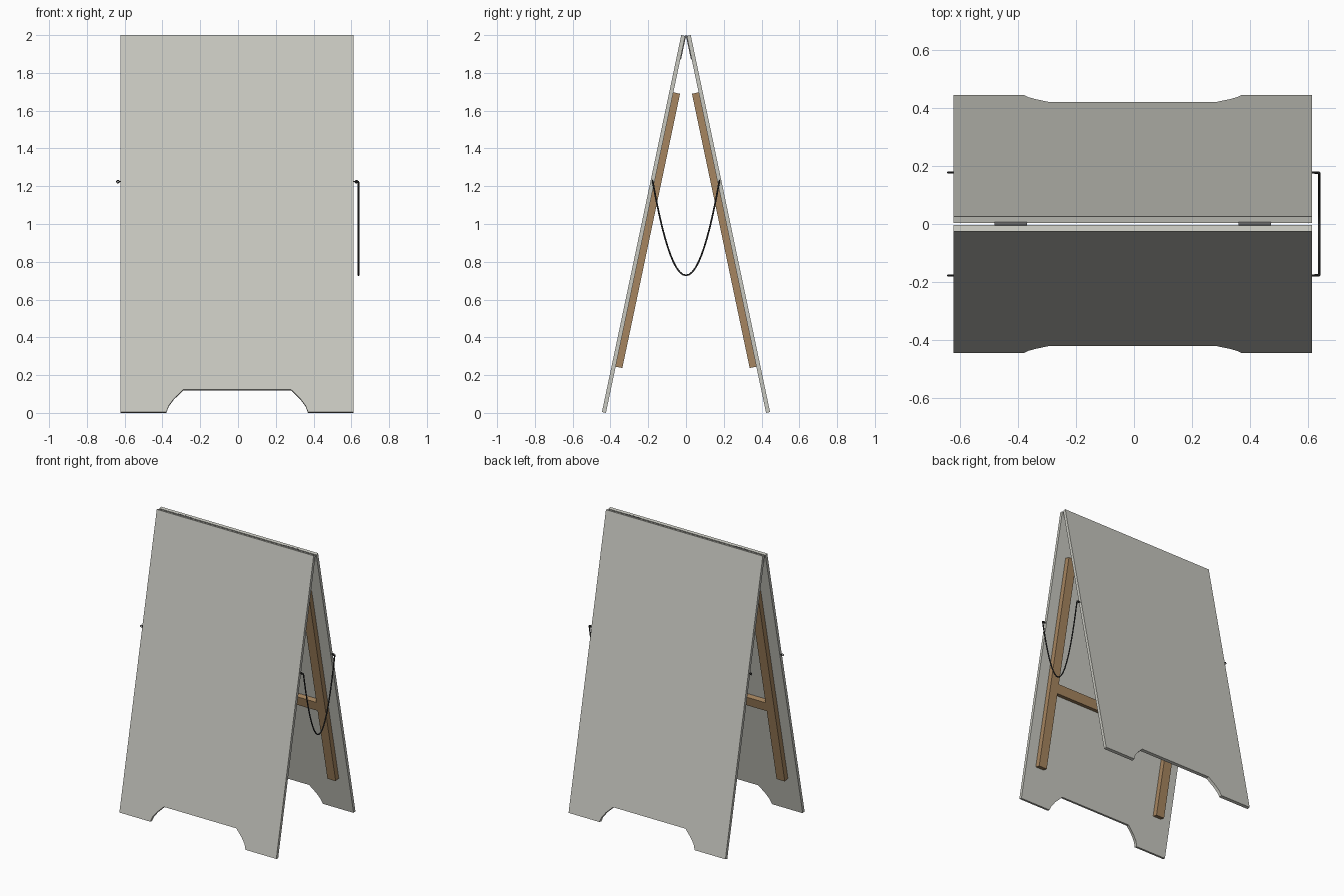
import bpy, bmesh, math
from mathutils import Vector

if "Cube" in bpy.data.objects:
    bpy.data.objects.remove(bpy.data.objects["Cube"])

CX = -0.0045                      # board centre in x (cord sticks out on the right)
A = math.atan2(0.42, 1.9955)      # lean of each panel
SA, CA = math.sin(A), math.cos(A)
LEN = 1.9955 / CA
THICK = 0.0215


def mat(name, col):
    m = bpy.data.materials.new(name)
    m.diffuse_color = (*col, 1)
    m.use_nodes = True
    m.node_tree.nodes["Principled BSDF"].inputs["Base Color"].default_value = m.diffuse_color
    return m


GREY = mat("panel_grey", (0.58, 0.58, 0.53))
WOOD = mat("batten_wood", (0.38, 0.235, 0.115))
DARK = mat("cord_black", (0.03, 0.03, 0.03))
STEEL = mat("hinge_steel", (0.14, 0.14, 0.14))


def on_panel(side, x, s, d):
    """x across, s down the slope from the top, d inward from the inner face."""
    return Vector((CX + x, side * (0.004 + s * SA - d * CA), 1.9955 - s * CA - d * SA))


def slab(name, side, outline, d0, d1, material):
    """Extrude an (x, s) outline between two depths on a leaning panel."""
    bm = bmesh.new()
    a = [bm.verts.new(on_panel(side, x, s, d0)) for x, s in outline]
    b = [bm.verts.new(on_panel(side, x, s, d1)) for x, s in outline]
    n = len(outline)
    bm.faces.new(a)
    bm.faces.new(b[::-1])
    for i in range(n):
        j = (i + 1) % n
        bm.faces.new((a[j], a[i], b[i], b[j]))
    bmesh.ops.recalc_face_normals(bm, faces=bm.faces)
    me = bpy.data.meshes.new(name)
    bm.to_mesh(me)
    bm.free()
    ob = bpy.data.objects.new(name, me)
    me.materials.append(material)
    bpy.context.collection.objects.link(ob)
    return ob


def rect(x0, x1, s0, s1):
    return [(x0, s0), (x1, s0), (x1, s1), (x0, s1)]


def tube(name, pts, r, material, cyclic=False):
    """Round tube along points, turned into a smooth mesh."""
    cu = bpy.data.curves.new(name, 'CURVE')
    cu.dimensions = '3D'
    cu.bevel_depth = r
    cu.bevel_resolution = 2
    cu.use_fill_caps = not cyclic
    sp = cu.splines.new('POLY')
    sp.points.add(len(pts) - 1)
    for p, q in zip(sp.points, pts):
        p.co = (*q, 1)
    sp.use_cyclic_u = cyclic
    ob = bpy.data.objects.new(name, cu)
    bpy.context.collection.objects.link(ob)
    cu.materials.append(material)
    bpy.ops.object.select_all(action='DESELECT')
    ob.select_set(True)
    bpy.context.view_layer.objects.active = ob
    bpy.ops.object.convert(target='MESH')
    bpy.ops.object.shade_smooth_by_angle(angle=math.radians(50))


# panel outline with the foot cutout
W = 0.617
foot = [(W, 0), (0.375, 0), (0.362, 0.035), (0.335, 0.072), (0.285, 0.122)]
right = [(x, LEN - h) for x, h in foot]
panel = [(-W, 0), (W, 0)] + right + [(-x, s) for x, s in reversed(right)]

EYE_S = (1.9955 - 1.222) / CA
for side, tag in ((-1, "front"), (1, "back")):
    slab(tag + "_panel", side, panel, -THICK, 0, GREY)
    # H-shaped wooden frame on the inner face
    for k, lr in ((-1, "left"), (1, "right")):
        xs = sorted((k * 0.472, k * 0.537))
        slab(f"{tag}_batten_{lr}", side, rect(*xs, 0.305, 1.789), 0, 0.036, WOOD)
        # hinge leaf
        xs = sorted((k * 0.364, k * 0.476))
        slab(f"{tag}_hinge_leaf_{lr}", side, rect(*xs, 0.0, 0.127), 0, 0.004, STEEL)
        # screw eye on the panel edge
        c = on_panel(side, k * 0.631, EYE_S, -THICK / 2)
        ring = [c + Vector((0.0065 * math.cos(t), 0, 0.0065 * math.sin(t)))
                for t in (i * math.tau / 16 for i in range(16))]
        tube(f"{tag}_eye_ring_{lr}", ring, 0.003, DARK, True)
        tube(f"{tag}_eye_shank_{lr}",
             [c - Vector((k * 0.03, 0, 0)), c - Vector((k * 0.006, 0, 0))], 0.003, DARK)
    slab(tag + "_crossbar", side,
         rect(-0.472, 0.472, (1.9955 - 0.835) / CA, (1.9955 - 0.77) / CA), 0, 0.036, WOOD)

# hinge knuckles
for k, lr in ((-1, "left"), (1, "right")):
    tube("hinge_knuckle_" + lr, [(CX + k * 0.364, 0.001, 1.992), (CX + k * 0.476, 0.001, 1.992)],
         0.008, STEEL)

# slack cord hanging between the right-hand eyes
Y, X = 0.176, 0.638
sag = [(X, Y * math.sin(t), 0.728 + 0.497 * math.sin(t) ** 2)
       for t in (math.pi * (i / 32 - 0.5) for i in range(33))]
tube("slack_cord", [(0.622, -Y, 1.225)] + sag + [(0.622, Y, 1.225)], 0.0045, DARK)
